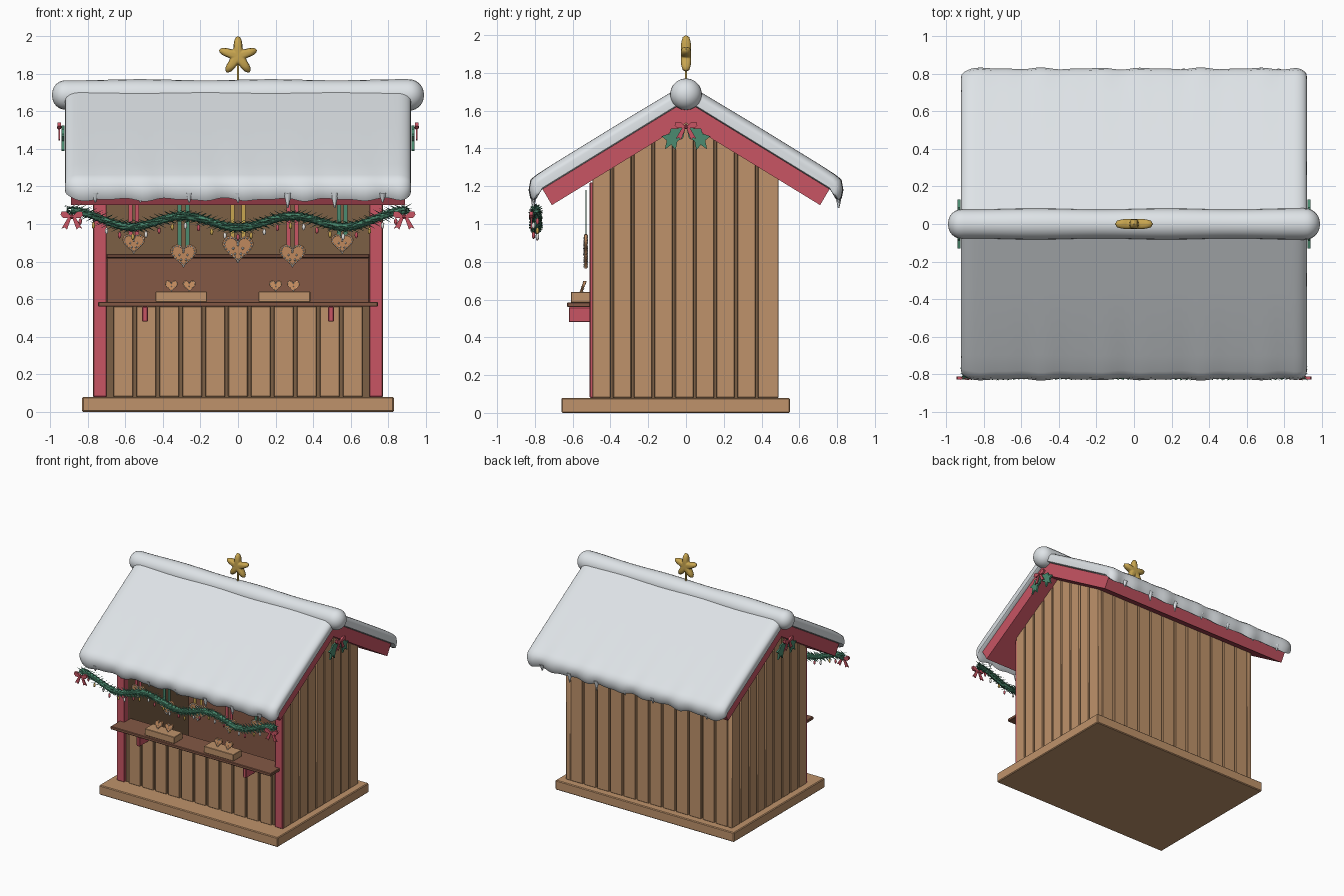
import bpy, bmesh, math, random
from math import sin, cos, pi, sqrt, radians
from mathutils import Vector, Matrix

if "Cube" in bpy.data.objects:
    bpy.data.objects.remove(bpy.data.objects["Cube"])
random.seed(4)

COL = {"wood": (0.52, 0.29, 0.145), "groove_wood": (0.2, 0.115, 0.06), "dark_wood": (0.23, 0.098, 0.06),
       "red": (0.58, 0.09, 0.125), "snow": (0.76, 0.8, 0.83), "green": (0.07, 0.26, 0.16),
       "gold": (0.58, 0.38, 0.08), "gingerbread": (0.52, 0.25, 0.11), "icing": (0.88, 0.87, 0.84)}
MAT = {}
for k, c in COL.items():
    MAT[k] = bpy.data.materials.new(k)
    MAT[k].diffuse_color = (*c, 1)


def finish(bm, name, mat, bevel=0, angle=35):
    bmesh.ops.recalc_face_normals(bm, faces=bm.faces)
    if bevel:
        bmesh.ops.bevel(bm, geom=bm.edges[:], offset=bevel, segments=1, affect='EDGES')
    me = bpy.data.meshes.new(name)
    bm.to_mesh(me)
    bm.free()
    me.materials.append(MAT[mat])
    me.shade_smooth()
    me.set_sharp_from_angle(angle=radians(angle))
    ob = bpy.data.objects.new(name, me)
    bpy.context.collection.objects.link(ob)


def prism(bm, pts, vec):
    a = [bm.verts.new(p) for p in pts]
    b = [bm.verts.new(Vector(p) + Vector(vec)) for p in pts]
    bm.faces.new(a)
    bm.faces.new(b[::-1])
    for i in range(len(a)):
        j = (i + 1) % len(a)
        bm.faces.new((a[i], b[i], b[j], a[j]))


def box(bm, x0, x1, y0, y1, z0, z1):
    prism(bm, [(x0, y0, z0), (x1, y0, z0), (x1, y1, z0), (x0, y1, z0)], (0, 0, z1 - z0))


def loft(bm, rings):
    vs = [[bm.verts.new(p) for p in r] for r in rings]
    n = len(vs[0])
    for a, b in zip(vs, vs[1:]):
        for i in range(n):
            bm.faces.new((a[i], a[(i + 1) % n], b[(i + 1) % n], b[i]))
    bm.faces.new(vs[0][::-1])
    bm.faces.new(vs[-1])


def ball(bm, loc, r, scale=(1, 1, 1), sub=1):
    bmesh.ops.create_icosphere(bm, subdivisions=sub, radius=r,
                               matrix=Matrix.Translation(loc) @ Matrix.Diagonal((*scale, 1)))


def part(name, mat, boxes, bevel=0.004):
    bm = bmesh.new()
    for b in boxes:
        box(bm, *b)
    finish(bm, name, mat, bevel)


def under(y):  # roof underside height
    return 1.535 - 0.613 * abs(y)


# base, posts, counter, inside furniture
part("base", "wood", [(-.83, .83, -.66, .55, 0, .08)], .006)
part("corner_posts", "red", [(s * .735 - .035, s * .735 + .035, -.51, -.44, .08, 1.22) for s in (-1, 1)])
part("lintel", "red", [(-.7, .7, -.5, -.45, 1.13, 1.22)])
part("counter", "dark_wood", [(-.745, .745, -.63, -.42, .56, .585)])
part("counter_brackets", "red", [(s * .495 - .015, s * .495 + .015, -.62, -.49, .48, .56) for s in (-1, 1)])
part("back_cabinet", "dark_wood", [(-.7, .7, .34, .43, .08, .82), (-.7, .7, .28, .43, .82, .84)])

# plank walls over a darker backing
bm = bmesh.new()
for s in (-1, 1):
    prism(bm, [(s * .7, -.46, .08), (s * .7, .46, .08), (s * .7, .46, under(.46)),
               (s * .7, 0, under(0)), (s * .7, -.46, under(.46))], (s * .045, 0, 0))
box(bm, -.7, .7, .42, .468, .08, under(.44))
box(bm, -.7, .7, -.485, -.45, .08, .56)
finish(bm, "wall_backing", "groove_wood")
bm = bmesh.new()
for s in (-1, 1):
    for i in range(9):
        a = -.495 + i * .1095
        b = a + (.1095 if i == 8 else .096)
        top = [(s * .73, b, under(b) + .02), (s * .73, a, under(a) + .02)]
        if a < 0 < b:
            top.insert(1, (s * .73, 0, under(0) + .02))
        prism(bm, [(s * .73, a, .08), (s * .73, b, .08)] + top, (s * .042, 0, 0))
finish(bm, "side_planks", "wood", .003)
part("front_planks", "wood", [(-.671 + i * .122 + .009, -.671 + i * .122 + .113, -.503, -.47, .08, .56)
                              for i in range(11)], .003)
part("back_planks", "wood", [(-.735 + i * .1225 + .007, -.735 + i * .1225 + .1155, .455, .49, .08, under(.47) + .02)
                             for i in range(12)], .003)

# red roof boards
bm = bmesh.new()
for s in (-1, 1):
    prism(bm, [(-.89, 0, 1.535), (-.89, s * .71, 1.10), (-.89, s * .76, 1.185), (-.89, 0, 1.651)], (1.78, 0, 0))
finish(bm, "roof_boards", "red")

# snow blankets with wavy drooping eaves and rounded ends
PROF = [(0, 1.745), (.35, 1.535), (.7, 1.32), (.785, 1.262), (.818, 1.235), (.828, 1.19), (.82, 1.15),
        (.808, 1.13), (.785, 1.145), (.765, 1.18), (.35, 1.435), (0, 1.65)]
for s, nm in ((-1, "front"), (1, "back")):
    bm = bmesh.new()
    rings = []
    xs = [.92 - .07 * (1 - cos(i * pi / 12)) for i in range(7)]
    xs = [-x for x in xs] + [-.85 + 1.7 * i / 60 for i in range(1, 60)] + xs[::-1]
    for x in xs:
        e = min(1, (.92 - abs(x)) / .07)
        f = .45 + .55 * sqrt(max(0, 1 - (1 - e) ** 2))
        w = sin(x * 22) * .5 + sin(x * 37 + 1) * .35
        ring = []
        for y, z in PROF:
            if y > .78:
                y += .007 * w
                z -= .012 * w if z < 1.2 else 0
            qy = min(y, .755)
            qz = 1.665 - .613 * qy
            ring.append((x, s * (qy + (y - qy) * f), qz + (z - qz) * f))
        rings.append(ring)
    loft(bm, rings)
    # small icicles along the eave
    for i, x in enumerate((-.76, -.52, -.26, .0, .265, .515, .77)):
        h = .08 if i in (4, 5) else .05
        bmesh.ops.create_cone(bm, cap_ends=True, segments=8, radius1=.004, radius2=.021, depth=h,
                              matrix=Matrix.Translation((x, s * .808, 1.165 - h / 2)))
    finish(bm, "snow_" + nm, "snow", 0, 50)

# ridge snow roll
bm = bmesh.new()
rings = []
for i in range(61):
    x = -.99 * cos(pi * i / 60)
    e = min(1, (.99 - abs(x)) / .075)
    r = .004 + .077 * sqrt(max(0, 1 - (1 - e) ** 2)) + .003 * sin(x * 9) * e
    rings.append([(x, r * cos(a * pi / 10), 1.687 + r * sin(a * pi / 10)) for a in range(20)])
loft(bm, rings)
finish(bm, "snow_ridge", "snow", 0, 60)

# rounded star on a rod
bm = bmesh.new()
rings = []
for y, k in ((-.026, .35), (-.025, .65), (-.017, .9), (0, 1), (.017, .9), (.025, .65), (.026, .35)):
    ring = []
    for i in range(60):
        a = 2 * pi * i / 60
        r = k * (.046 + .06 * ((1 + cos(5 * a)) / 2) ** 1.2)
        ring.append((r * sin(a), y, 1.894 + r * cos(a)))
    rings.append(ring)
loft(bm, rings)
bmesh.ops.create_cone(bm, cap_ends=True, segments=8, radius1=.006, radius2=.006, depth=.12,
                      matrix=Matrix.Translation((0, 0, 1.80)))
finish(bm, "star", "gold", 0, 50)


# gingerbread hearts with beads of icing
def heart_pts(w, k=1, n=32):
    u = w / 32
    return [(k * u * 16 * sin(t) ** 3, k * u * (13 * cos(t) - 5 * cos(2 * t) - 2 * cos(3 * t) - cos(4 * t) + 2.5))
            for t in (2 * pi * (i + .5) / n for i in range(n))]


cake, ice = bmesh.new(), bmesh.new()


def heart(x, y, z, w, tilt=0, n=32):
    prism(cake, [(x + a, y - .007 + b * tilt, z + b) for a, b in heart_pts(w)], (0, .014, 0))
    for yy in (-.007, .007):
        for a, b in heart_pts(w, .88, n):
            ball(ice, (x + a, y + yy + b * tilt, z + b), w * .037)
    for i in range(5 if w > .08 else 1):
        t = i * 2 * pi / 5
        ball(ice, (x + w * .16 * sin(t) * (w > .08), y - .008, z + w * .16 * cos(t) * (w > .08)), w * .045)


RIB = {"red": [], "green": [], "gold": []}
for x, z, w, c, d in ((0, .862, .165, "gold", .03), (-.29, .828, .14, "green", .022), (.29, .828, .14, "red", .022),
                      (-.555, .892, .12, "red", .018), (.555, .892, .12, "green", .018)):
    heart(x, -.53, z, w)
    RIB[c] += [(x + s * d - .011, x + s * d + .011, -.533, -.527, z + w * .3, 1.18) for s in (-1, 1)]
for x in (-.355, -.26, .2, .295):
    heart(x, -.545, .668, .07, .35, 22)
finish(cake, "gingerbread_hearts", "gingerbread")
finish(ice, "icing", "icing")
for c in RIB:
    part(c + "_ribbons", c, RIB[c], 0)
part("trays", "wood", [(x, x + .275, -.61, -.5, .585, .64) for x in (-.44, .11)], .003)

# leafy garland in three swags
def gpos(x):
    return Vector((x, -.795, 1.012 + .03 * cos(2 * pi * x / .585 + pi) + .03 * max(0, abs(x) - .55) / .33))


bm = bmesh.new()
loft(bm, [[gpos(-.89 + 1.78 * i / 70) + Vector((0, .021 * cos(a * pi / 4), .021 * sin(a * pi / 4)))
           for a in range(8)] for i in range(71)])
for i in range(130):
    x = -.9 + 1.8 * i / 129
    for k in range(5):
        a = 2 * pi * k / 5 + i * .7 + random.uniform(-.3, .3)
        d = Vector((1.3 * (-1 if i % 2 else 1), cos(a) * .75, sin(a) * .75)).normalized()
        rot = d.to_track_quat('Z', 'Y').to_matrix().to_4x4()
        bmesh.ops.create_cone(bm, cap_ends=True, segments=4, radius1=.011, radius2=0, depth=.06,
                              matrix=Matrix.Translation(gpos(x) + Vector((0, cos(a), sin(a))) * .014 + d * .018)
                              @ rot @ Matrix.Diagonal((1, .4, 1, 1)))
finish(bm, "garland", "green", 0, 20)

# hanging fairy lights
for n, c in enumerate(("red", "gold", "icing")):
    bm = bmesh.new()
    for i in range(n, 25, 3):
        p = gpos(-.84 + 1.68 * i / 24) + Vector((0, -.012 if i % 2 else .008, -.052))
        ball(bm, p, .009, (1, 1, 2), 2)
    finish(bm, c + "_lights", c)

# bows: loops, knot and tails in a local (u, z) plane
bm = bmesh.new()


def bow(c, u, s):
    c, u = Vector(c), Vector(u)
    n = u.cross(Vector((0, 0, 1)))
    ball(bm, c, .014 * s)
    for m in (-1, 1):
        def P(a, z, o=0):
            return c + u * a * m * s + Vector((0, 0, z * s)) + n * o
        loop = [(.0, .0), (.03, .026), (.055, .026), (.06, .008), (.045, -.008), (.02, -.008)]
        prism(bm, [P(a, z, -.009) for a, z in loop], n * .018)
        tail = [(0, 0), (.02, -.005), (.055, -.065), (.038, -.058), (.026, -.07)]
        prism(bm, [P(a, z, -.004) for a, z in tail], n * .008)


for s in (-1, 1):
    bow((s * .885, -.82, 1.04), (1, 0, 0), 1)
    bow((s * .952, 0, 1.515), (0, 1, 0), 1)
finish(bm, "bows", "red")

# holly leaves on both gables
bm = bmesh.new()
LEAF = [(.0, 1.525), (.045, 1.505), (.08, 1.505), (.088, 1.478), (.13, 1.465), (.102, 1.442), (.112, 1.395),
        (.078, 1.42), (.055, 1.39), (.045, 1.44), (.015, 1.455)]
for s in (-1, 1):
    for m in (-1, 1):
        prism(bm, [(s * .925, m * y, z) for y, z in LEAF], (s * .014, 0, 0))
finish(bm, "holly_leaves", "green")

for m in bpy.data.materials:
    if m.users and not m.is_grease_pencil:
        m.use_nodes = True
        m.node_tree.nodes["Principled BSDF"].inputs["Base Color"].default_value = m.diffuse_color
